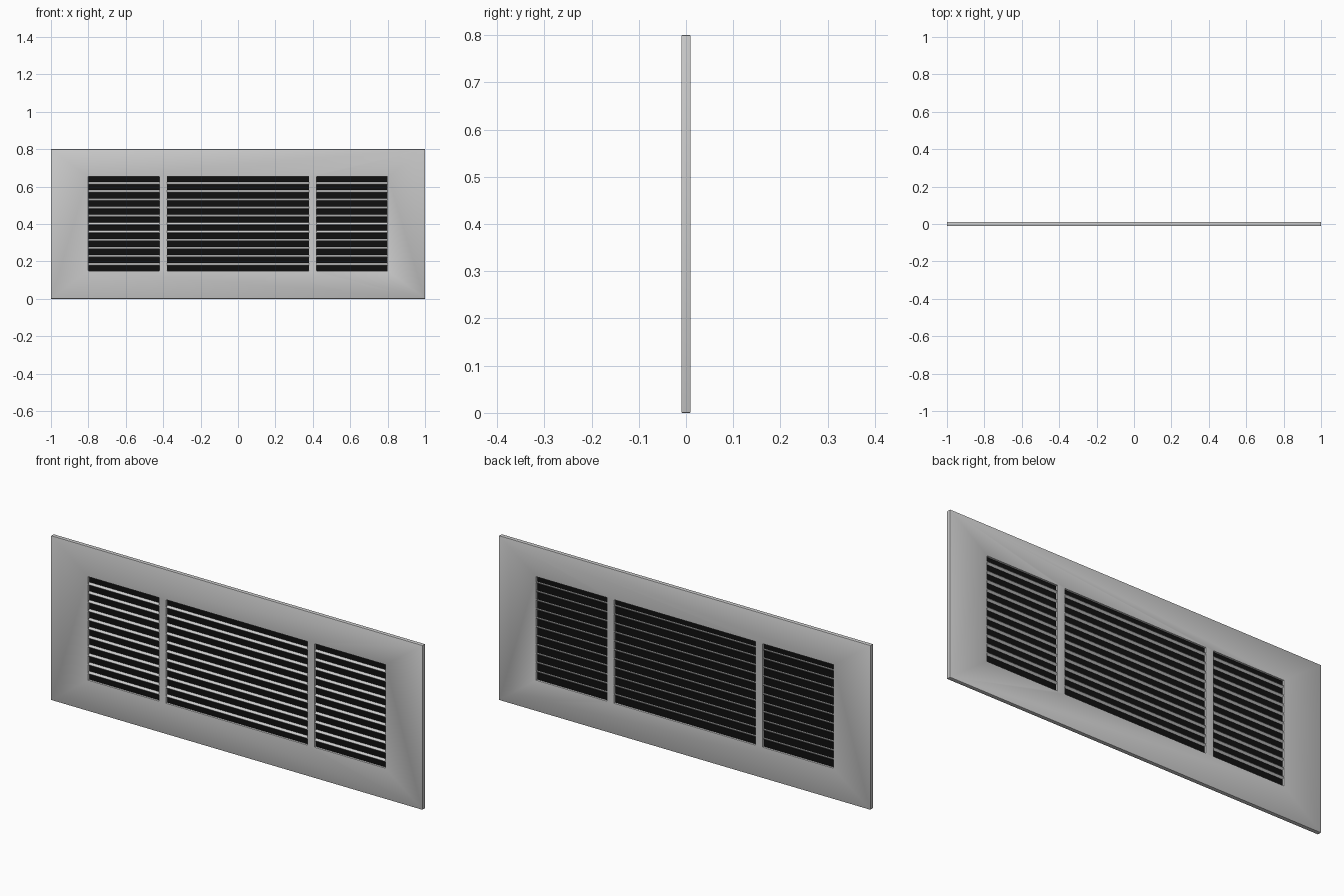
import bpy, math

if "Cube" in bpy.data.objects:
    bpy.data.objects.remove(bpy.data.objects["Cube"])

OPENINGS = [(-0.80, -0.42), (-0.38, 0.38), (0.42, 0.80)]
Z_LOW, Z_HIGH = 0.15, 0.653
PITCH = 0.0433


def box(name, size, loc, tilt=0.0):
    bpy.ops.mesh.primitive_cube_add(size=1, location=loc)
    ob = bpy.context.object
    ob.name = name
    ob.scale = size
    bpy.ops.object.transform_apply(location=False, rotation=False, scale=True)
    ob.rotation_euler.x = tilt
    return ob


def bevel(ob, width, segments):
    m = ob.modifiers.new("bevel", "BEVEL")
    m.width = width
    m.segments = segments
    m.limit_method = "ANGLE"
    m.angle_limit = math.radians(40)


black = bpy.data.materials.new("black")
black.diffuse_color = (0.005, 0.005, 0.005, 1)
black.use_nodes = True
black.node_tree.nodes["Principled BSDF"].inputs["Base Color"].default_value = black.diffuse_color

# Face plate with three openings
plate = box("face_plate", (2, 0.02, 0.8), (0, 0, 0.4))
cutters = []
for x0, x1 in OPENINGS:
    c = box("opening_cutter", (x1 - x0, 0.1, Z_HIGH - Z_LOW),
            ((x0 + x1) / 2, 0, (Z_LOW + Z_HIGH) / 2))
    c.hide_render = True
    cutters.append(c)
    m = plate.modifiers.new("opening", "BOOLEAN")
    m.operation = "DIFFERENCE"
    m.solver = "EXACT"
    m.object = c
bevel(plate, 0.002, 2)
bpy.ops.object.select_all(action="DESELECT")
plate.select_set(True)
bpy.context.view_layer.objects.active = plate
for m in list(plate.modifiers):
    bpy.ops.object.modifier_apply(modifier=m.name)
bpy.ops.object.shade_smooth_by_angle()
for c in cutters:
    bpy.data.objects.remove(c, do_unlink=True)

for x0, x1 in OPENINGS:
    xc, w = (x0 + x1) / 2, x1 - x0
    # Dark screen in the middle of the opening
    screen = box("dark_screen", (w + 0.004, 0.001, Z_HIGH - Z_LOW + 0.004),
                 (xc, 0, (Z_LOW + Z_HIGH) / 2))
    screen.data.materials.append(black)
    # Tilted louvres, low at the front and high at the back
    for k in range(-5, 6):
        slat = box("louvre_slat", (w + 0.004, 0.0225, 0.0055),
                   (xc, 0, 0.404 + k * PITCH), math.radians(45))
        bevel(slat, 0.002, 2)
        bpy.ops.object.shade_smooth_by_angle()
